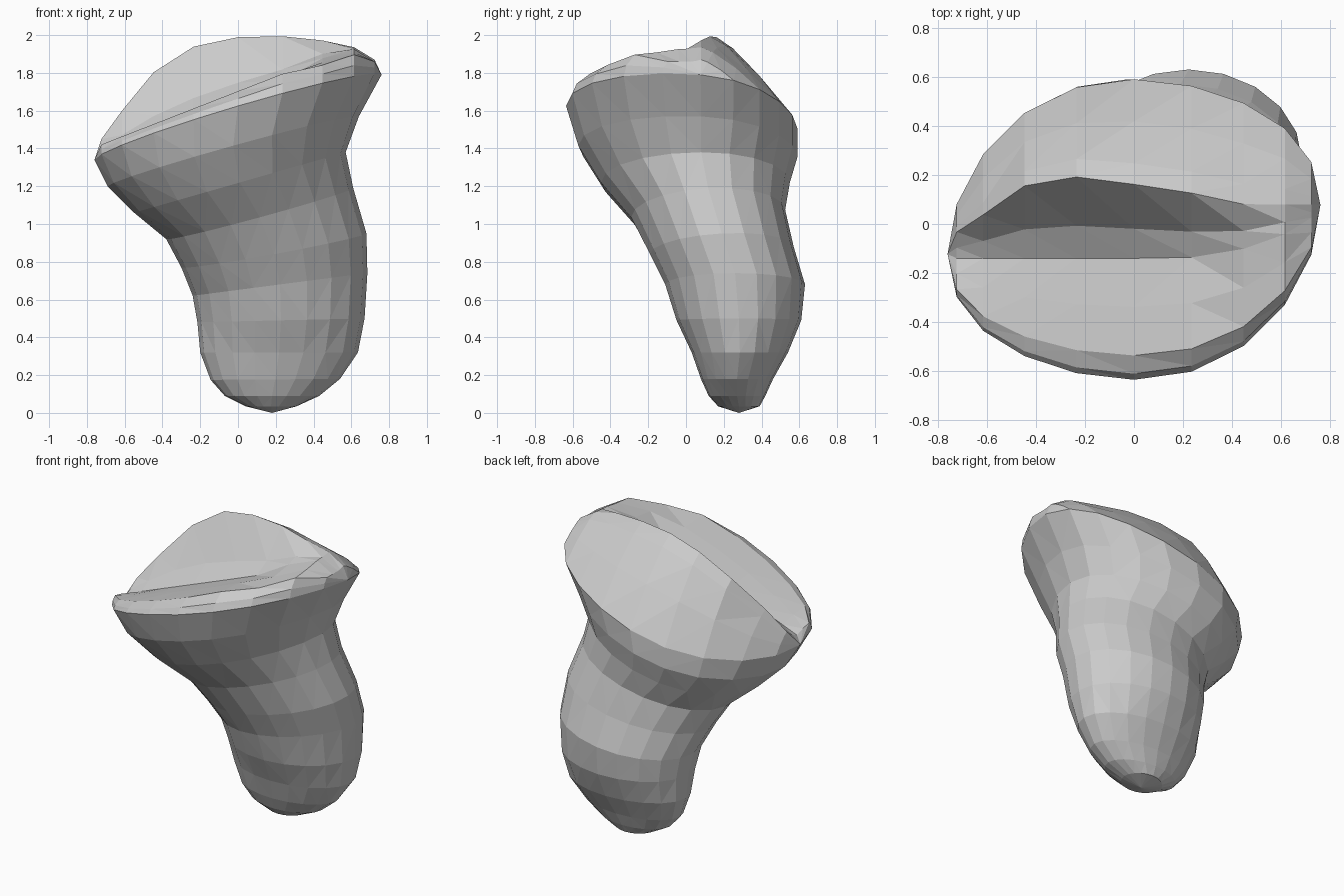
import bpy, bmesh
from math import sin, cos, pi

if "Cube" in bpy.data.objects:
    bpy.data.objects.remove(bpy.data.objects["Cube"])

N = 20  # sides per ring


def lerp_table(t, x):
    """Piecewise-linear lookup in a list of (x, value)."""
    if x <= t[0][0]:
        return t[0][1]
    for (x0, v0), (x1, v1) in zip(t, t[1:]):
        if x <= x1:
            return v0 + (v1 - v0) * (x - x0) / (x1 - x0)
    return t[-1][1]


# Tilted oval sections: left x, left z, right x, right z, front y, back y, z tilt, tip skew in y
sections = [
    (0.04, 0.035, 0.31, 0.035, 0.17, 0.39, 0.00, 0.0),
    (-0.07, 0.09, 0.43, 0.09, 0.12, 0.42, 0.00, 0.0),
    (-0.145, 0.175, 0.54, 0.18, 0.08, 0.46, 0.00, 0.0),
    (-0.20, 0.32, 0.635, 0.32, 0.03, 0.54, 0.00, 0.0),
    (-0.215, 0.48, 0.67, 0.50, -0.05, 0.61, 0.00, 0.0),
    (-0.24, 0.62, 0.685, 0.74, -0.11, 0.63, 0.00, 0.0),
    (-0.30, 0.77, 0.68, 0.95, -0.19, 0.57, 0.02, 0.0),
    (-0.38, 0.92, 0.61, 1.19, -0.29, 0.525, 0.02, 0.0),
    (-0.55, 1.06, 0.57, 1.38, -0.45, 0.55, 0.00, 0.03),
    (-0.69, 1.20, 0.64, 1.57, -0.57, 0.59, -0.03, 0.07),
    (-0.76, 1.34, 0.76, 1.79, -0.635, 0.59, -0.06, 0.1),
]

# Height and position of the back ridge, as functions of x
ridge_y = [(-0.72, 0.0), (-0.58, 0.05), (-0.45, 0.18), (-0.3, 0.2),
           (0.17, 0.14), (0.45, 0.08), (0.72, 0.08)]
ridge_z = [(-0.72, 1.45), (-0.63, 1.58), (-0.47, 1.78), (-0.36, 1.89), (-0.13, 1.98),
           (0.16, 2.0), (0.4, 1.98), (0.6, 1.945), (0.72, 1.87)]

bm = bmesh.new()
rings = []
for xl, zl, xr, zr, yf, yb, tilt, skew in sections:
    ring = []
    for k in range(N):
        c, s = cos(2 * pi * k / N), sin(2 * pi * k / N)
        ring.append(bm.verts.new(((xl + xr) / 2 + c * (xr - xl) / 2,
                                  (yf + yb) / 2 + s * (yb - yf) / 2 + skew * c ** 3,
                                  (zl + zr) / 2 + c * (zr - zl) / 2 + s * tilt)))
    rings.append(ring)

# Stem and underside of the cap
tip = bm.verts.new((0.18, 0.28, 0.0))
for k in range(N):
    bm.faces.new((tip, rings[0][(k + 1) % N], rings[0][k]))
for a, b in zip(rings, rings[1:]):
    for k in range(N):
        j = (k + 1) % N
        bm.faces.new((a[k], a[j], b[j], b[k]))

# Cap top: columns running from the back rim over ridge, steep wall, hollow and front lobe
rim = rings[-1]
columns = []
for k in range(1, N // 2):
    back, front = rim[k], rim[N - k]
    x, yb, zb = back.co
    yf, zf = front.co.y, front.co.z
    ry = min(lerp_table(ridge_y, x), yf + 0.7 * (yb - yf))
    rz = lerp_table(ridge_z, x)
    line = min(1.43 + 0.39 * (x + 0.7), rz - 0.01)
    gy = max(-0.14, yf + 0.4 * (yb - yf))
    gz = min(line - 0.035 + 0.035 * (x > 0.4), 2.0 + 0.38 * gy)
    wy = ry + (gy - ry) * 0.6
    cy = yf * 0.8 + gy * 0.2
    cz = min(line, 2.0 + 0.38 * cy)
    pts = [(yb * 0.6 + ry * 0.4, zb * 0.5 + rz * 0.5),
           (yb * 0.2 + ry * 0.8, zb * 0.12 + rz * 0.88),
           (ry, rz),
           (wy, gz * 0.75 + rz * 0.25),
           (gy, gz),
           (cy * 0.5 + gy * 0.5, cz * 0.6 + gz * 0.4),
           (cy, cz),
           (yf * 0.95 + gy * 0.05, cz * 0.5 + zf * 0.5)]
    columns.append([back] + [bm.verts.new((x, y, z)) for y, z in pts] + [front])
for a, b in zip(columns, columns[1:]):
    for i in range(len(a) - 1):
        bm.faces.new((a[i], b[i], b[i + 1], a[i + 1]))
for end, col in ((rim[0], columns[0]), (rim[N // 2], columns[-1])):
    for i in range(len(col) - 1):
        bm.faces.new((end, col[i], col[i + 1]))

# Faceted finish
bmesh.ops.triangulate(bm, faces=bm.faces[:])
bmesh.ops.recalc_face_normals(bm, faces=bm.faces[:])
mesh = bpy.data.meshes.new("lobed_cap_on_stem")
bm.to_mesh(mesh)
bm.free()
obj = bpy.data.objects.new("lobed_cap_on_stem", mesh)
bpy.context.collection.objects.link(obj)
